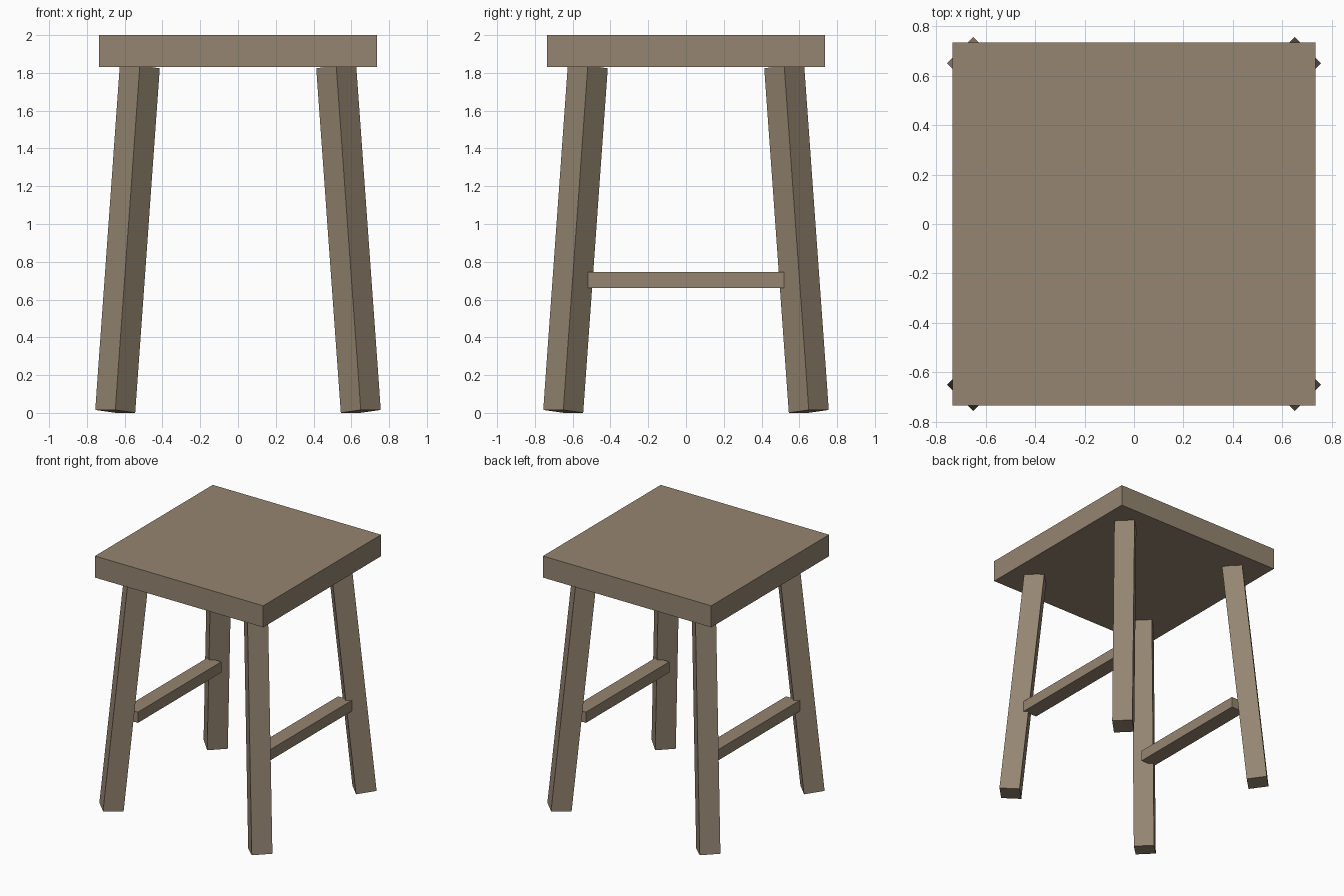
import bpy
from mathutils import Vector, Matrix

if "Cube" in bpy.data.objects:
    bpy.data.objects.remove(bpy.data.objects["Cube"])

wood = bpy.data.materials.new("wood")
wood.diffuse_color = (0.30, 0.235, 0.165, 1)
wood.use_nodes = True
wood.node_tree.nodes["Principled BSDF"].inputs["Base Color"].default_value = wood.diffuse_color


def box(name, size, matrix):
    """Add a box of the given size, placed by a matrix."""
    bpy.ops.mesh.primitive_cube_add(size=1)
    obj = bpy.context.object
    obj.name = name
    obj.data.transform(matrix @ Matrix.Diagonal((*size, 1)))
    obj.data.materials.append(wood)
    return obj


# Seat slab
box("seat", (1.47, 1.47, 0.17), Matrix.Translation((0, 0, 1.915)))

# Splayed legs: square posts turned 45 degrees, leaning out along the diagonals
for sx, side in ((-1, "left"), (1, "right")):
    for sy, end in ((-1, "front"), (1, "back")):
        foot = Vector((sx * 0.65, sy * 0.65, 0.008))
        top = Vector((sx * 0.52, sy * 0.52, 1.832))
        up = (top - foot).normalized()
        across = Vector((-sy, sx, 0)).normalized()
        out = across.cross(up)
        turn = Matrix((across, up.cross(across), up)).transposed().to_4x4()
        place = Matrix.Translation((foot + top) / 2) @ turn
        box(f"{end}_{side}_leg", (0.15, 0.15, (top - foot).length), place)

    # Side stretcher joining the front and back legs
    box(f"{side}_stretcher", (0.12, 1.04, 0.085),
        Matrix.Translation((sx * 0.57, 0, 0.703)))
